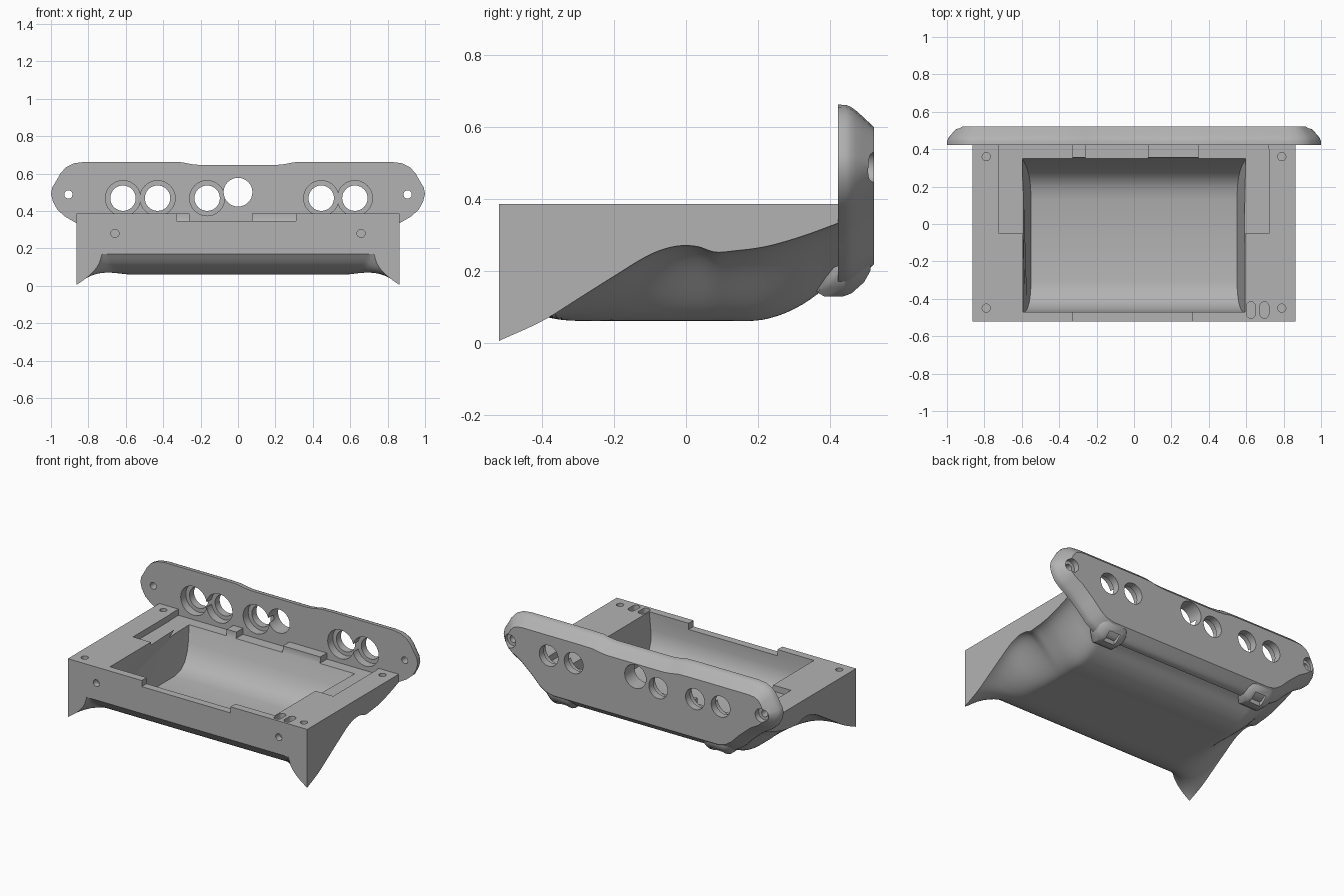
import bpy, bmesh, math
from mathutils import Vector

if "Cube" in bpy.data.objects:
    bpy.data.objects.remove(bpy.data.objects["Cube"])

grey = bpy.data.materials.new("plain grey")
grey.use_nodes = True
grey.diffuse_color = (0.45, 0.45, 0.45, 1)
grey.node_tree.nodes["Principled BSDF"].inputs["Base Color"].default_value = grey.diffuse_color


def finish(name, bm):
    bmesh.ops.recalc_face_normals(bm, faces=bm.faces)
    mesh = bpy.data.meshes.new(name)
    bm.to_mesh(mesh)
    bm.free()
    mesh.materials.append(grey)
    obj = bpy.data.objects.new(name, mesh)
    bpy.context.collection.objects.link(obj)
    return obj


def loft(name, rings):
    """Skin matching rings of points and cap both ends."""
    bm = bmesh.new()
    rows = [[bm.verts.new(p) for p in ring] for ring in rings]
    n = len(rows[0])
    for a, b in zip(rows, rows[1:]):
        for i in range(n):
            bm.faces.new((a[i], a[(i + 1) % n], b[(i + 1) % n], b[i]))
    bm.faces.new(rows[0])
    bm.faces.new(rows[-1])
    return finish(name, bm)


def box(x0, x1, y0, y1, z0, z1):
    outline = [(x0, y0), (x1, y0), (x1, y1), (x0, y1)]
    return loft("cutter", [[(x, y, z) for x, y in outline] for z in (z0, z1)])


def drill_y(x, z, r, y0, y1, n=32):
    ring = [(x + r * math.cos(i * math.tau / n), z + r * math.sin(i * math.tau / n)) for i in range(n)]
    return loft("cutter", [[(px, y, pz) for px, pz in ring] for y in (y0, y1)])


def drill_z(x, y, r, z0, z1, stretch=0.0, n=24):
    ring = []
    for i in range(n):
        a = (i + 0.5) * math.tau / n
        ring.append((x + r * math.cos(a), y + r * math.sin(a) + math.copysign(stretch, math.sin(a))))
    return loft("cutter", [[(px, py, z) for px, py in ring] for z in (z0, z1)])


def cut(obj, cutters):
    bpy.context.view_layer.objects.active = obj
    for c in cutters:
        c.hide_render = True
        mod = obj.modifiers.new("cut", 'BOOLEAN')
        mod.operation, mod.solver, mod.object = 'DIFFERENCE', 'EXACT', c
        bpy.ops.object.modifier_apply(modifier=mod.name)
        bpy.data.objects.remove(c)


def smooth(obj, angle=30):
    bpy.ops.object.select_all(action='DESELECT')
    obj.select_set(True)
    bpy.context.view_layer.objects.active = obj
    bpy.ops.object.shade_smooth_by_angle(angle=math.radians(angle))


def along(points, y):
    """Smooth interpolation through a list of (y, z) points."""
    last = len(points) - 1
    i = max(k for k in range(last) if k == 0 or points[k][0] <= y)
    slope = lambda k: ((points[min(k + 1, last)][1] - points[max(k - 1, 0)][1])
                       / (points[min(k + 1, last)][0] - points[max(k - 1, 0)][0]))
    (y0, z0), (y1, z1) = points[i], points[i + 1]
    h = y1 - y0
    t = (y - y0) / h
    return ((1 + 2 * t) * (1 - t) ** 2 * z0 + t * (1 - t) ** 2 * h * slope(i)
            + t * t * (3 - 2 * t) * z1 + t * t * (t - 1) * h * slope(i + 1))


# Tray body: flat top, sculpted underside with side wings
HALF, FRONT, BACK, TOP = 0.863, -0.52, 0.43, 0.385
keel = [(-0.52, 0.17), (-0.48, 0.12), (-0.42, 0.082), (-0.34, 0.063), (-0.2, 0.061), (0.1, 0.061),
        (0.2, 0.062), (0.27, 0.08), (0.33, 0.11), (0.38, 0.145), (0.43, 0.17)]
wing = [(-0.52, 0.005), (-0.4, 0.06), (-0.3, 0.122), (-0.2, 0.185), (-0.1, 0.245), (-0.03, 0.268),
        (0.03, 0.268), (0.08, 0.252), (0.13, 0.255), (0.22, 0.267), (0.32, 0.295), (0.43, 0.335)]


def underside(x, y):
    front = min(1, max(0, (-0.3 - y) / 0.22))
    inner = 0.58 + 0.15 * front
    s = min(1, max(0, (abs(x) - inner) / (HALF - inner)))
    blend = (1 - front) * s * s * (3 - 2 * s) + front * math.sqrt(s)
    return along(keel, y) * (1 - blend) + along(wing, y) * blend


half_xs = [0.25, 0.5] + [0.56 + (HALF - 0.56) * i / 20 for i in range(21)]
xs = [-x for x in reversed(half_xs)] + [0] + half_xs
ys = [FRONT + (BACK - FRONT) * i / 56 for i in range(57)]
bm = bmesh.new()
grid = [[bm.verts.new((x, y, underside(x, y))) for x in xs] for y in ys]
for a, b in zip(grid, grid[1:]):
    for i in range(len(xs) - 1):
        bm.faces.new((a[i], a[i + 1], b[i + 1], b[i]))
rim = [e for e in bm.edges if e.is_boundary]
skirt = bmesh.ops.extrude_edge_only(bm, edges=rim)["geom"]
for v in skirt:
    if isinstance(v, bmesh.types.BMVert):
        v.co.z = TOP
bmesh.ops.holes_fill(bm, edges=[e for e in bm.edges if e.is_boundary])
body = finish("tray_body", bm)

# Main pocket with a curved floor and sloping ends
pocket_profile = [(-0.47, 0.45), (-0.47, 0.27), (-0.455, 0.21), (-0.42, 0.155), (-0.37, 0.12),
                  (-0.3, 0.105), (0.13, 0.105), (0.2, 0.12), (0.25, 0.15), (0.29, 0.2),
                  (0.315, 0.25), (0.355, 0.36), (0.355, 0.45)]
end = lambda z: 0.55 + 0.05 * min(1, (z - 0.105) / 0.25)
cutters = [loft("cutter", [[(s * end(z), y, z) for y, z in pocket_profile] for s in (-1, 1)])]

# Shallow recesses along the rear, side ledges and front lip
STEP, ABOVE = 0.345, 0.5
for x0, x1 in ((-0.725, -0.33), (-0.26, 0.075), (0.345, 0.72)):
    cutters.append(box(x0, x1, 0.33, 0.45, STEP, ABOVE))
for s in (-1, 1):
    cutters.append(box(min(s * 0.59, s * 0.722), max(s * 0.59, s * 0.722), -0.05, 0.4, STEP, ABOVE))
    for y in (-0.45, 0.36):
        cutters.append(drill_z(s * 0.79, y, 0.022, 0.31, ABOVE))
    cutters.append(drill_y(s * 0.658, 0.28, 0.022, -0.6, -0.48))
cutters.append(box(-0.33, 0.31, -0.6, -0.45, STEP, ABOVE))
for x in (0.625, 0.697):
    cutters.append(drill_z(x, -0.46, 0.024, 0.33, ABOVE, 0.02))
cut(body, cutters)
smooth(body)

# Rear mounting plate with a rounded back edge
right_side = [(0.2, 0.645), (0.25, 0.65), (0.3, 0.66), (0.38, 0.662), (0.82, 0.662), (0.875, 0.655),
              (0.92, 0.633), (0.95, 0.6), (0.972, 0.56), (0.993, 0.525), (1, 0.49), (0.99, 0.45),
              (0.965, 0.405), (0.925, 0.37), (0.865, 0.335), (0.79, 0.27), (0.73, 0.21),
              (0.67, 0.17), (0.6, 0.155)]
outline = right_side + [(-x, z) for x, z in reversed(right_side)]


def inset(points, d):
    result = []
    for i, p in enumerate(points):
        p = Vector(p)
        e1 = (p - Vector(points[i - 1])).normalized()
        e2 = (Vector(points[(i + 1) % len(points)]) - p).normalized()
        t = (e1 + e2).normalized()
        result.append(p + Vector((t.y, -t.x)) * d / max(0.5, t.dot(e1)))
    return result


edge = [(0.422, 0), (0.445, 0.001), (0.458, 0.006), (0.472, 0.016), (0.49, 0.032), (0.522, 0.062)]
plate = loft("rear_plate", [[(p.x, y, p.y) for p in inset(outline, d)] for y, d in edge])

# Round ports with front counterbores, and the end screw holes
cutters = [drill_y(0, 0.5, 0.077, 0.3, 0.6)]
for x in (-0.615, -0.43, -0.165, 0.445, 0.625):
    cutters += [drill_y(x, 0.468, 0.068, 0.3, 0.6), drill_y(x, 0.468, 0.094, 0.3, 0.475)]
for s in (-1, 1):
    cutters += [drill_y(s * 0.907, 0.488, 0.022, 0.3, 0.6), drill_y(s * 0.907, 0.488, 0.043, 0.485, 0.6)]
cut(plate, cutters)
smooth(plate)

# Strap loops under the rear edge, each with a square opening
loop_profile = [(0.36, 0.2), (0.365, 0.14), (0.385, 0.128), (0.435, 0.128), (0.46, 0.137),
                (0.495, 0.168), (0.513, 0.2), (0.516, 0.24), (0.45, 0.26)]
for name, s in (("left_strap_loop", 1), ("right_strap_loop", -1)):
    rings = []
    for dx, size in ((-0.12, 0.45), (-0.095, 0.75), (-0.065, 1), (0.065, 1), (0.095, 0.75), (0.12, 0.45)):
        rings.append([(s * 0.56 + dx, 0.45 + (y - 0.45) * size, 0.23 + (z - 0.23) * size)
                      for y, z in loop_profile])
    loop = loft(name, rings)
    cut(loop, [box(s * 0.56 - 0.04, s * 0.56 + 0.04, 0.435, 0.495, 0.05, 0.19)])
    smooth(loop, 40)
